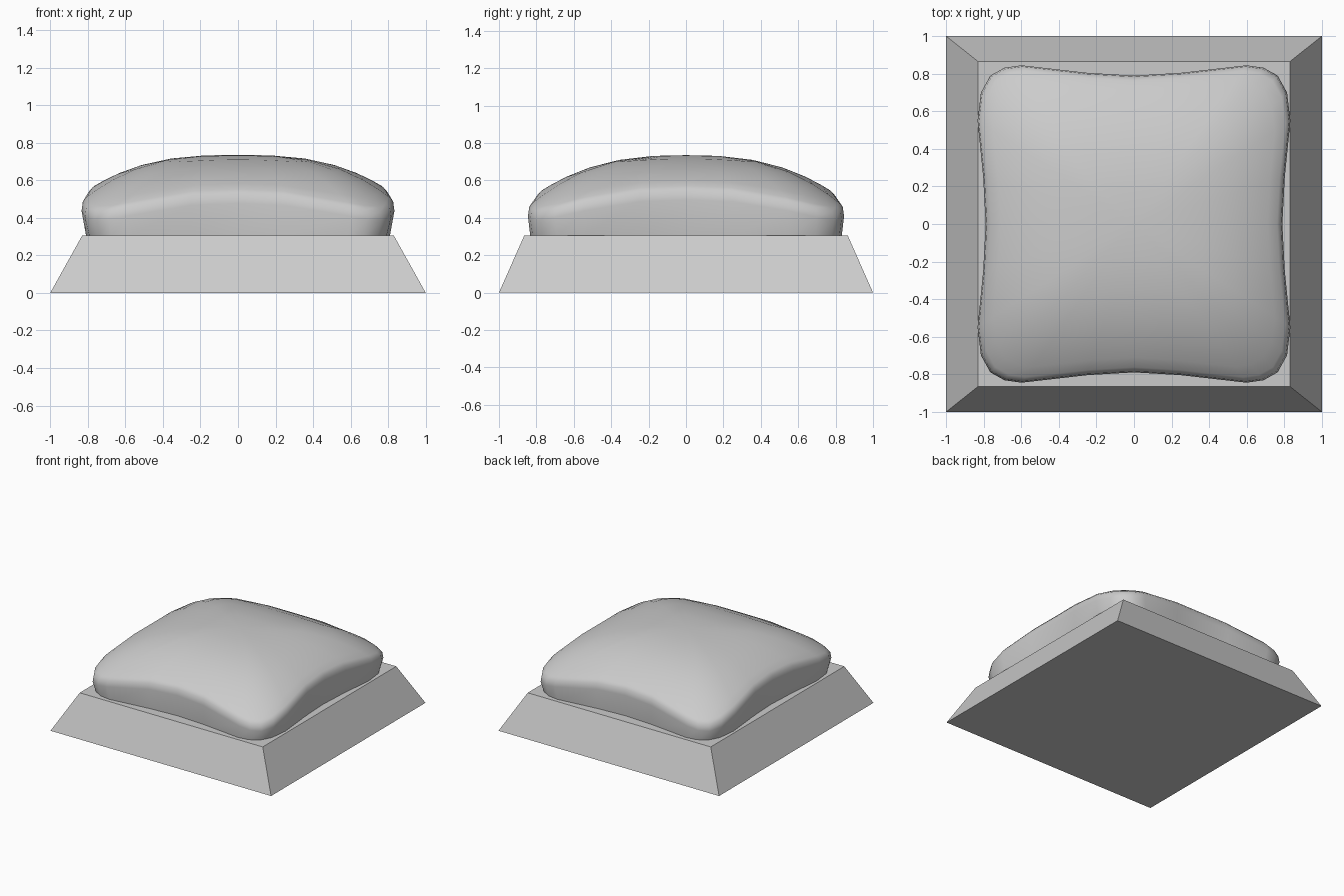
import bpy, bmesh

if "Cube" in bpy.data.objects:
    bpy.data.objects.remove(bpy.data.objects["Cube"])

grey = bpy.data.materials.new("plain grey")
grey.diffuse_color = (0.6, 0.6, 0.6, 1)
grey.use_nodes = True
grey.node_tree.nodes["Principled BSDF"].inputs["Base Color"].default_value = grey.diffuse_color


def make_object(name, rings, cap_top=None):
    """Skin a stack of closed rings; cap the bottom flat and the top flat or to a point."""
    bm = bmesh.new()
    loops = [[bm.verts.new(p) for p in ring] for ring in rings]
    n = len(loops[0])
    bm.faces.new(loops[0][::-1])
    for a, b in zip(loops, loops[1:]):
        for i in range(n):
            j = (i + 1) % n
            bm.faces.new((a[i], a[j], b[j], b[i]))
    if cap_top:
        tip = bm.verts.new(cap_top)
        for i in range(n):
            bm.faces.new((loops[-1][i], loops[-1][(i + 1) % n], tip))
    else:
        bm.faces.new(loops[-1])
    bmesh.ops.recalc_face_normals(bm, faces=bm.faces)
    mesh = bpy.data.meshes.new(name)
    bm.to_mesh(mesh)
    bm.free()
    mesh.materials.append(grey)
    ob = bpy.data.objects.new(name, mesh)
    bpy.context.collection.objects.link(ob)
    return ob


# Base: square plinth with sloping sides
def rect(x, y, z):
    return [(-x, -y, z), (x, -y, z), (x, y, z), (-x, y, z)]


make_object("base", [rect(1, 1, 0), rect(0.83, 0.865, 0.305)])

# Cushion outline: one quarter with pinched sides, mirrored around
quarter = [(0.79, 0), (0.803, 0.25), (0.833, 0.55), (0.815, 0.70), (0.765, 0.79),
           (0.69, 0.832), (0.6, 0.845), (0.25, 0.805), (0, 0.79)]
half = quarter + [(-x, y) for x, y in quarter[-2::-1]]
outline = half + [(x, -y) for x, y in half[-2:0:-1]]


def dome(x, y):
    dx = 0.35 * abs(x) ** 2.8
    dy = 0.37 * abs(y) ** 2.6
    return 0.735 - (dx ** 1.4 + dy ** 1.4) ** (1 / 1.4)


# Cushion: upright side, rounded shoulder, domed top
rings = [[(x * 0.97, y * 0.985, 0.30) for x, y in outline]]
for s, drop in ((1.0, 0.075), (0.992, 0.025), (0.965, 0.0), (0.9, 0), (0.8, 0),
                (0.65, 0), (0.45, 0), (0.22, 0)):
    k = min(s, 0.965)
    rings.append([(x * s, y * s, dome(x * k, y * k) - drop) for x, y in outline])
cushion = make_object("cushion", rings, (0, 0, 0.735))

bpy.context.view_layer.objects.active = cushion
cushion.select_set(True)
bpy.ops.object.shade_smooth_by_angle(angle=0.9)
